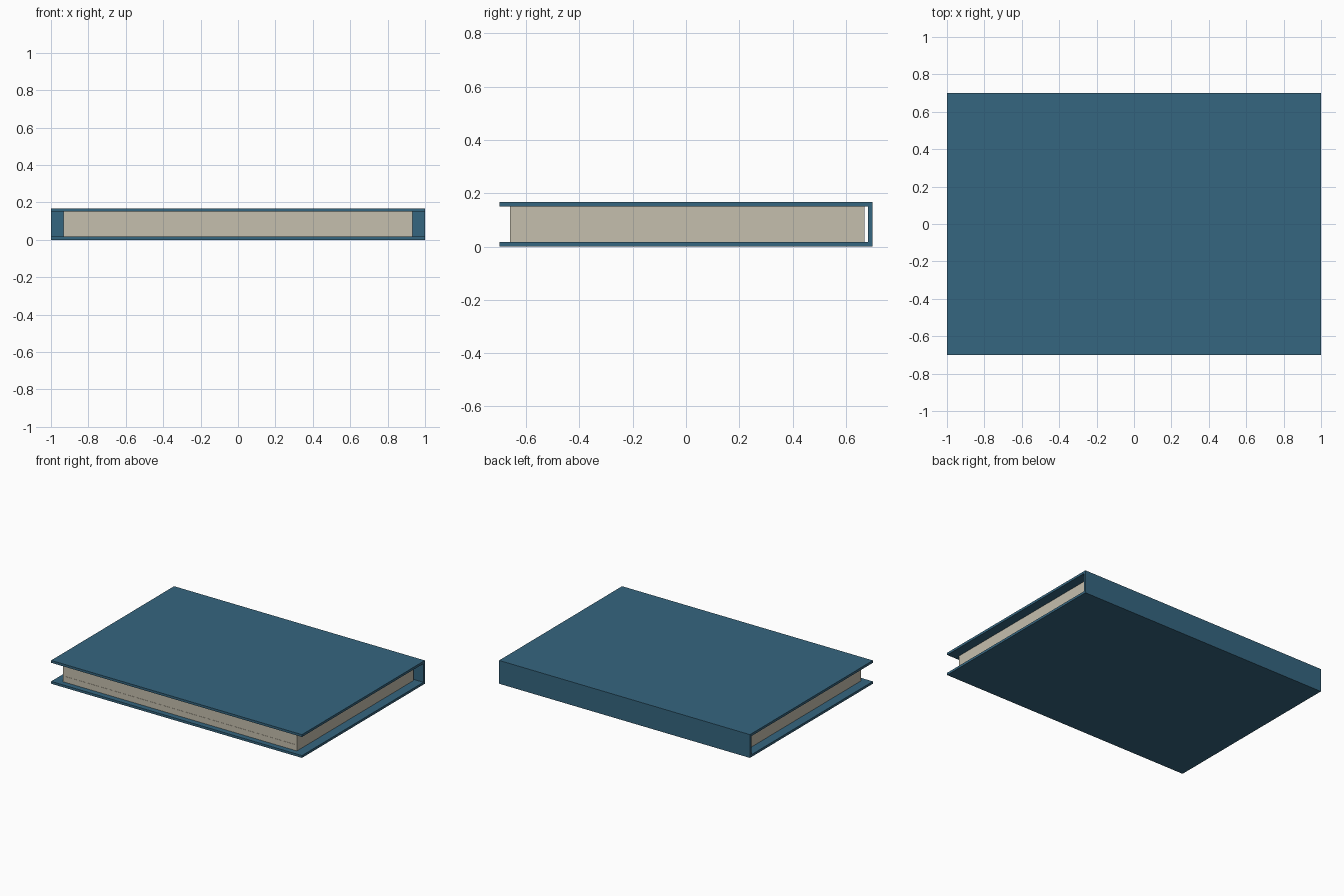
import bpy, bmesh

if "Cube" in bpy.data.objects:
    bpy.data.objects.remove(bpy.data.objects["Cube"])


def material(name, colour):
    m = bpy.data.materials.new(name)
    m.diffuse_color = (*colour, 1)
    m.use_nodes = True
    m.node_tree.nodes["Principled BSDF"].inputs["Base Color"].default_value = m.diffuse_color
    return m


blue = material("blue_cloth", (0.036, 0.132, 0.215))
cream = material("cream_paper", (0.56, 0.52, 0.42))


def extrude_profile(name, points, half_width, mat):
    """Extrude a (y, z) profile symmetrically along x."""
    bm = bmesh.new()
    face = bm.faces.new([bm.verts.new((-half_width, y, z)) for y, z in points])
    new = bmesh.ops.extrude_face_region(bm, geom=[face])["geom"]
    verts = [v for v in new if isinstance(v, bmesh.types.BMVert)]
    bmesh.ops.translate(bm, verts=verts, vec=(2 * half_width, 0, 0))
    bmesh.ops.recalc_face_normals(bm, faces=bm.faces)
    mesh = bpy.data.meshes.new(name)
    bm.to_mesh(mesh)
    bm.free()
    mesh.materials.append(mat)
    ob = bpy.data.objects.new(name, mesh)
    bpy.context.collection.objects.link(ob)
    return ob


H, T, D = 0.168, 0.017, 0.70   # thickness of book, board thickness, half depth

# Hard cover: both boards and the spine as one C-shaped profile
extrude_profile("cover", [(-D, 0), (D, 0), (D, H), (-D, H), (-D, H - T),
                          (D - T, H - T), (D - T, T), (-D, T)], 1.0, blue)

# Page block, its fore edge stepped very slightly between page sections
levels = [T, 0.032, 0.06, 0.138, H - T]
fore_edge = []
for i, (low, high) in enumerate(zip(levels, levels[1:])):
    y = -0.66 - 0.0015 * (i % 2)
    fore_edge += [(y, low), (y, high)]
extrude_profile("pages", fore_edge + [(0.67, H - T), (0.67, T)], 0.932, cream)
